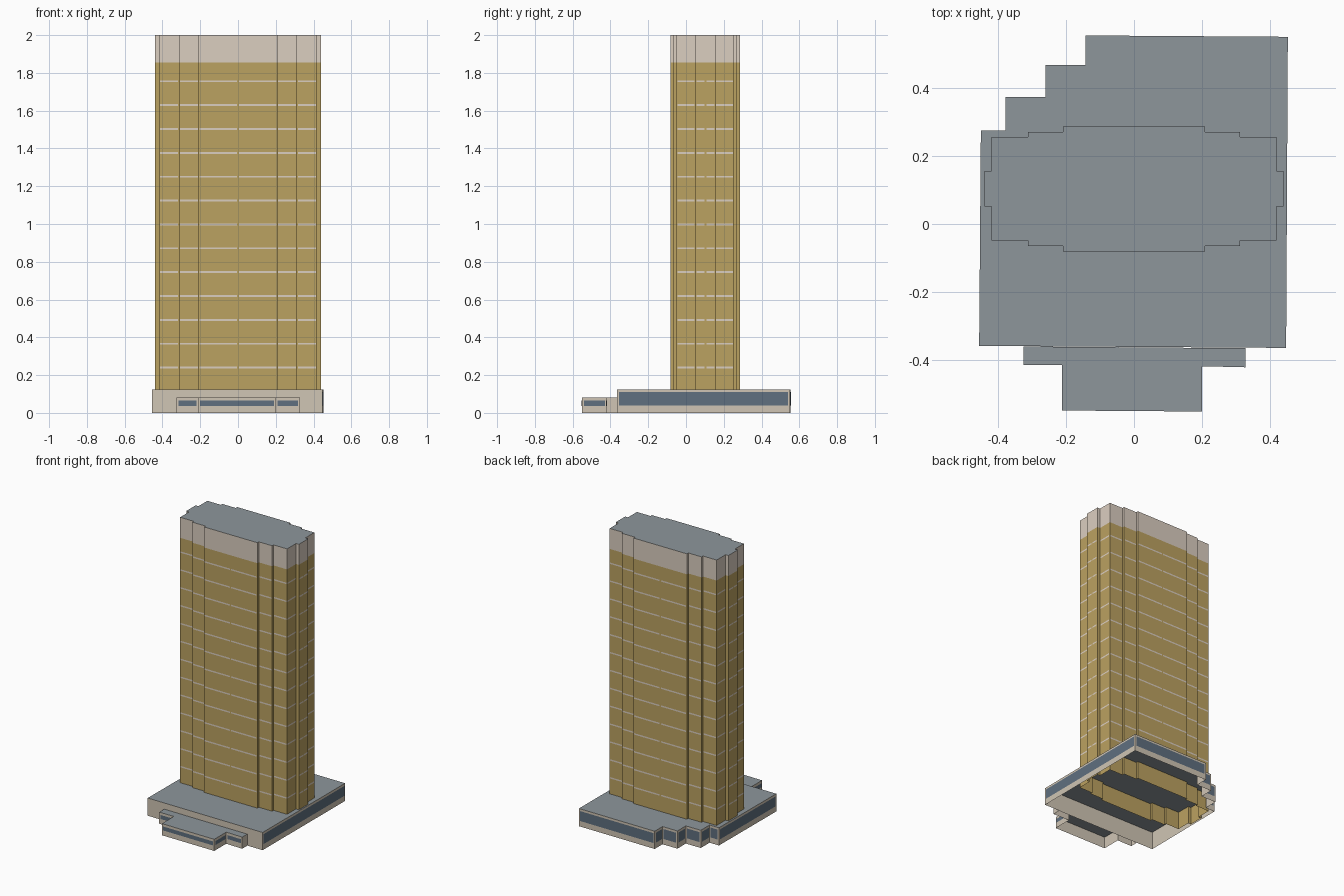
import bpy
from mathutils import Vector

if "Cube" in bpy.data.objects:
    bpy.data.objects.remove(bpy.data.objects["Cube"])


def material(name, rgb):
    m = bpy.data.materials.new(name)
    m.diffuse_color = (*rgb, 1)
    m.use_nodes = True
    m.node_tree.nodes["Principled BSDF"].inputs["Base Color"].default_value = m.diffuse_color
    return m


GOLD = material("gold_cladding", (0.50, 0.36, 0.12))
CREAM = material("cream_stone", (0.71, 0.62, 0.53))
STONE = material("podium_stone", (0.63, 0.56, 0.46))
ROOF = material("roof_grey", (0.27, 0.305, 0.33))
GLASS = material("blue_glass", (0.115, 0.16, 0.215))


def make_object(name, verts, faces, mats, slots):
    mesh = bpy.data.meshes.new(name)
    mesh.from_pydata(verts, [], faces)
    for m in mats:
        mesh.materials.append(m)
    for poly, slot in zip(mesh.polygons, slots):
        poly.material_index = slot
    obj = bpy.data.objects.new(name, mesh)
    bpy.context.collection.objects.link(obj)
    return obj


def shell(name, outline, levels, wall_mats):
    """Walls of a counter-clockwise outline with a flat roof and open bottom."""
    n = len(outline)
    verts = [(x, y, z) for z in levels for x, y in outline]
    faces, slots = [], []
    for k in range(len(levels) - 1):
        for i in range(n):
            j = (i + 1) % n
            faces.append((k * n + i, k * n + j, (k + 1) * n + j, (k + 1) * n + i))
            slots.append(k)
    top = (len(levels) - 1) * n
    faces.append(tuple(range(top, top + n)))
    slots.append(len(wall_mats))
    return make_object(name, verts, faces, wall_mats + [ROOF], slots)


def panels(name, walls, heights, margin, mat, off=0.0015):
    """Thin panels laid just proud of each wall, at each (bottom, top) height."""
    verts, faces = [], []
    for p, q in walls:
        p, q = Vector(p), Vector(q)
        d = (q - p).normalized()
        out = Vector((d.y, -d.x)) * off
        a, b = p + d * margin + out, q - d * margin + out
        for z0, z1 in heights:
            s = len(verts)
            verts += [(a.x, a.y, z0), (b.x, b.y, z0), (b.x, b.y, z1), (a.x, a.y, z1)]
            faces.append((s, s + 1, s + 2, s + 3))
    return make_object(name, verts, faces, [mat], [0] * len(faces))


def edges(outline):
    return list(zip(outline, outline[1:] + outline[:1]))


# Tower: stepped quarter outline mirrored both ways
CY = 0.103
quarter = [(0.44, 0.052), (0.418, 0.052), (0.418, 0.152), (0.312, 0.152),
           (0.312, 0.168), (0.208, 0.168), (0.208, 0.184)]
half = quarter + [(-x, y) for x, y in reversed(quarter)]
tower = [(x, CY + y) for x, y in half] + [(-x, CY - y) for x, y in half]
shell("tower", tower, [0, 1.855, 2.0], [GOLD, CREAM])

# Floor bands on the broad tower walls, split at the middle of each side
band_walls = []
for p, q in edges(tower):
    if (Vector(q) - Vector(p)).length < 0.08:
        continue
    mid = ((p[0] + q[0]) / 2, (p[1] + q[1]) / 2)
    if abs(mid[0]) < 0.01 or abs(mid[1] - CY) < 0.01:
        band_walls += [(p, mid), (mid, q)]
    else:
        band_walls.append((p, q))
bands = [(0.235 + 0.1263 * i, 0.245 + 0.1263 * i) for i in range(13)]
panels("floor_bands", band_walls, bands, 0.005, CREAM)

# Podium with a stepped back left corner
podium = [(-0.455, -0.358), (0.447, -0.364), (0.452, 0.55), (-0.143, 0.554),
          (-0.143, 0.467), (-0.26, 0.467), (-0.26, 0.373), (-0.377, 0.373),
          (-0.377, 0.275), (-0.45, 0.275)]
shell("podium", podium, [0, 0.125], [STONE])
panels("podium_windows", edges(podium)[1:], [(0.04, 0.11)], 0.01, GLASS)

# Low entrance wing at the front
entrance = [(-0.325, -0.415), (-0.211, -0.415), (-0.211, -0.548), (0.2, -0.551),
            (0.2, -0.418), (0.328, -0.421), (0.328, -0.365), (-0.325, -0.36)]
shell("entrance_wing", entrance, [0, 0.082], [STONE])
panels("entrance_windows", edges(entrance)[:5], [(0.037, 0.065)], 0.01, GLASS)
